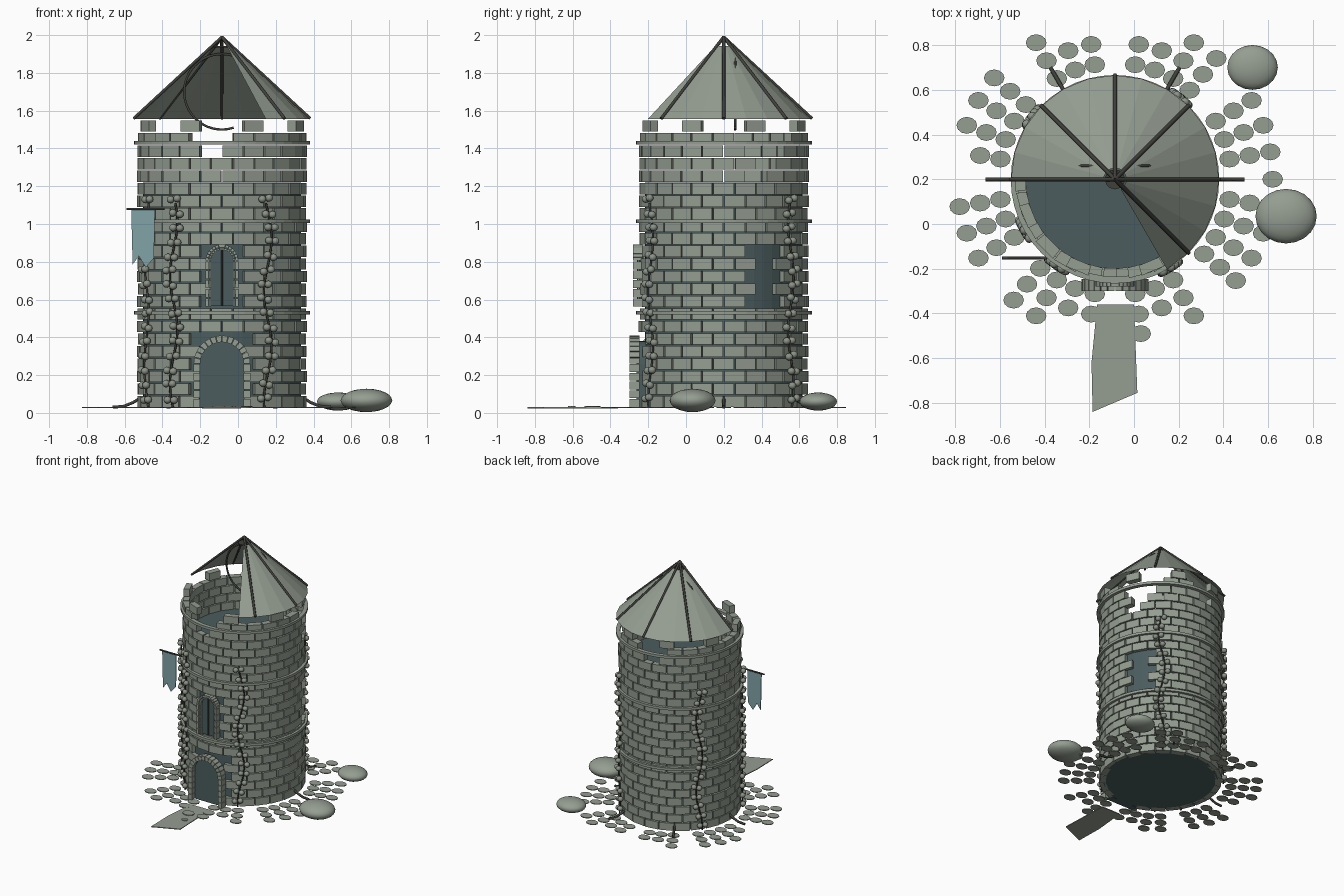
import bpy, bmesh, math, random
from math import sin, cos, pi, radians
from mathutils import Matrix, Vector

random.seed(4)
if "Cube" in bpy.data.objects:
    bpy.data.objects.remove(bpy.data.objects["Cube"])
CX, CY, BASE = -0.085, 0.2, 0.03
ROW, ROWS, PER_ROW = 0.0663, 23, 24


def material(name, r, g, b):
    m = bpy.data.materials.new(name)
    m.use_nodes = True
    m.diffuse_color = (r, g, b, 1)
    m.node_tree.nodes["Principled BSDF"].inputs["Base Color"].default_value = (r, g, b, 1)
    return m


STONE = material("grey green stone", 0.30, 0.34, 0.285)
DARK = material("dark teal interior", 0.07, 0.108, 0.112)
WOOD = material("dark wood", 0.05, 0.05, 0.044)
CLOTH = material("pale teal cloth", 0.22, 0.37, 0.385)
LEAF = material("dull green leaf", 0.26, 0.29, 0.24)


def polar(r, deg, z):
    return Vector((CX + r * cos(radians(deg)), CY + r * sin(radians(deg)), z))


def finish(name, bm, mat, smooth=False):
    bmesh.ops.recalc_face_normals(bm, faces=bm.faces)
    me = bpy.data.meshes.new(name)
    bm.to_mesh(me)
    bm.free()
    me.materials.append(mat)
    ob = bpy.data.objects.new(name, me)
    bpy.context.collection.objects.link(ob)
    if smooth:
        for p in me.polygons:
            p.use_smooth = True
    return ob


def prism(bm, bottom, offset):
    """Closed solid from an outline pushed along an offset."""
    a = [bm.verts.new(p) for p in bottom]
    b = [bm.verts.new(Vector(p) + Vector(offset)) for p in bottom]
    n = len(a)
    bm.faces.new(a[::-1])
    bm.faces.new(b)
    for i in range(n):
        j = (i + 1) % n
        bm.faces.new((a[i], a[j], b[j], b[i]))


def ball(bm, center, size, div=2):
    m = Matrix.Translation(center) @ Matrix.Diagonal((*size, 1))
    bmesh.ops.create_icosphere(bm, subdivisions=div, radius=1, matrix=m)


def tube(name, paths, r, mat):
    cu = bpy.data.curves.new(name, "CURVE")
    cu.dimensions = "3D"
    cu.bevel_depth = r
    cu.bevel_resolution = 1
    cu.use_fill_caps = True
    for pts in paths:
        sp = cu.splines.new("POLY")
        sp.points.add(len(pts) - 1)
        for q, p in zip(sp.points, pts):
            q.co = (*p, 1)
    cu.materials.append(mat)
    ob = bpy.data.objects.new(name, cu)
    bpy.context.collection.objects.link(ob)


# Bricks, with openings and broken top
def missing(row, a):
    front = abs(a - 270)
    if row < 6 and front < 20 or 8 <= row <= 12 and front < 12:
        return True
    if 8 <= row <= 12 and abs(a - 30) < 8:
        return True
    if 18 <= row <= 21 and abs(a - 28) < 7 + 4 * (row - 18):
        return True
    if row == 20:
        return abs(a - 262.5) < 1 or abs(a - 97.5) < 1
    if row == 21:
        return abs(a - 262.5) < 8 or abs(a - 97.5) < 8
    return row == 22 and int(a / 15) % 3 != 1


bm = bmesh.new()
step = 360 / PER_ROW
for row in range(ROWS):
    for k in range(PER_ROW):
        a = (k + 0.5 * (row % 2 == 0)) * step
        if missing(row, a):
            continue
        h, z = step / 2 - 0.5, BASE + row * ROW
        out = 0.448 + random.uniform(-0.003, 0.003)
        prism(bm, [polar(0.4, a - h, z), polar(out, a - h, z),
                   polar(out, a + h, z), polar(0.4, a + h, z)], (0, 0, ROW - 0.007))
finish("wall_bricks", bm, STONE)

# Dark inner core
bm = bmesh.new()
prism(bm, [polar(0.418, 7.5 * i, BASE) for i in range(48)], (0, 0, 1.19))
finish("inner_core", bm, DARK)

# String courses
for i, z in enumerate((0.52, 1.005, 1.42)):
    bm = bmesh.new()
    prof = [(0.435, z), (0.466, z), (0.466, z + 0.02), (0.435, z + 0.02)]
    rings = [[bm.verts.new(polar(r, 7.5 * k, h)) for r, h in prof] for k in range(48)]
    for k in range(48):
        for j in range(4):
            A, B = rings[k], rings[(k + 1) % 48]
            bm.faces.new((A[j], B[j], B[(j + 1) % 4], A[(j + 1) % 4]))
    finish("stone_band_%d" % i, bm, STONE)

# Roof panels over the surviving part
bm = bmesh.new()
for a in range(-60, 180, 15):
    bm.faces.new([bm.verts.new(p) for p in (polar(0.465, a, 1.555), polar(0.465, a + 15, 1.555),
                                            polar(0.05, a + 15, 1.943), polar(0.05, a, 1.943))])
bmesh.ops.remove_doubles(bm, verts=bm.verts, dist=0.0005)
finish("roof_panels", bm, STONE)
tube("roof_rafters", [[polar(0, 0, 1.99), polar(0.468, a, 1.558)]
                      for a in (-45, 0, 45, 90, 135, 180)], 0.009, WOOD)
bm = bmesh.new()
prism(bm, [polar(0.045, 30 * i, 1.935) for i in range(12)], (0, 0, 0.008))
finish("roof_cap", bm, WOOD)
tube("broken_hoop", [[(CX + 0.2 * cos(radians(t)), 0.26, 1.7 + 0.2 * sin(radians(t)))
                      for t in range(0, 289, 8)]], 0.007, WOOD)


# Arched openings
def arch(half, spring, base, y):
    right = [(half, base + (spring - base) * i / 5) for i in range(5)]
    curve = [(half * cos(pi * i / 14), spring + half * sin(pi * i / 14)) for i in range(15)]
    left = [(-x, z) for x, z in right[::-1]]
    return [Vector((CX + x, y, z)) for x, z in right + curve + left]


def arch_frame(name, inner, outer, spring, base, y, depth):
    bm = bmesh.new()
    I, O = arch(inner, spring, base, y), arch(outer, spring, base, y)
    for i in range(len(I) - 1):
        t = 0.05
        prism(bm, [I[i].lerp(I[i + 1], t), O[i].lerp(O[i + 1], t),
                   O[i + 1].lerp(O[i], t), I[i + 1].lerp(I[i], t)], (0, depth, 0))
    finish(name, bm, STONE)


def arch_panel(name, half, spring, base, y, depth):
    bm = bmesh.new()
    prism(bm, arch(half, spring, base, y), (0, depth, 0))
    finish(name, bm, DARK)


arch_panel("door_panel", 0.12, 0.26, BASE, -0.262, 0.05)
arch_frame("door_frame", 0.115, 0.15, 0.26, BASE, -0.3, 0.055)
arch_panel("window_pane", 0.066, 0.805, 0.565, -0.25, 0.03)
arch_frame("window_outer_frame", 0.072, 0.087, 0.805, 0.56, -0.28, 0.05)
arch_frame("window_inner_frame", 0.058, 0.069, 0.805, 0.56, -0.27, 0.04)
tube("window_bar", [[(CX, -0.256, 0.565), (CX, -0.256, 0.865)]], 0.005, WOOD)

# Climbing vines with leaf pairs
stems, bm = [], bmesh.new()
for n, a in enumerate((51, 143, 209, 236, 302)):
    def along(z, side=0, r=0.458):
        return polar(r, a + 3 * sin(11 * z + n) + side, z)
    stems.append([along(0.03 + 0.04 * i) for i in range(28)])
    for i in range(15):
        z = 0.075 + 0.0755 * i
        for side in (-2.6, 2.6):
            ball(bm, along(z + random.uniform(-0.008, 0.008), side, 0.465), (0.021, 0.021, 0.02))
tube("vine_stems", stems, 0.006, WOOD)
finish("vine_leaves", bm, LEAF, True)

# Roots at the foot
tube("roots", [[polar(0.43, a, 0.08), polar(0.47, a, 0.055), polar(0.52, a, 0.035),
                polar(0.578, a, 0.03)] for a in (0, 60, 120, 180)], 0.009, WOOD)

# Paving stones in three rings
bm = bmesh.new()


def paver(p, r):
    prism(bm, [p + Vector((r * cos(pi * i / 6), 0.82 * r * sin(pi * i / 6), -0.004))
               for i in range(12)], (0, 0, 0.006))


for a in range(0, 360, 10):
    if a % 90 in (0, 40):
        continue
    for r in (0.52, 0.612, 0.705):
        if r > 0.7 and (abs(sin(radians(a))) > 0.93 or a == 170):
            continue
        paver(polar(r, a, BASE), 0.046)
paver(polar(0.705, 0, BASE), 0.046)
for x, y, r in ((-0.09, -0.5, 0.046), (0.03, -0.49, 0.046), (-0.05, -0.605, 0.024)):
    paver(Vector((x, y, BASE + 0.004)), r)
finish("paving_stones", bm, STONE)

# Path slab
bm = bmesh.new()
prism(bm, [(-0.165, -0.36, 0.024), (-0.19, -0.62, 0.024), (-0.185, -0.84, 0.024),
           (0.015, -0.755, 0.024), (0.0, -0.36, 0.024)], (0, 0, 0.006))
finish("path_slab", bm, STONE)

# Boulders
for name, c, s in (("large_boulder", (0.68, 0.035, 0.066), (0.137, 0.122, 0.062)),
                   ("small_boulder", (0.53, 0.70, 0.06), (0.113, 0.1, 0.048))):
    bm = bmesh.new()
    ball(bm, c, s, 3)
    finish(name, bm, STONE, True)

# Banner on its pole
tube("banner_pole", [[(-0.59, -0.152, 1.08), (-0.39, -0.152, 1.08)]], 0.006, WOOD)
bm = bmesh.new()
prism(bm, [(-0.565, -0.156, 1.075), (-0.558, -0.156, 0.785), (-0.525, -0.156, 0.83),
           (-0.488, -0.156, 0.77), (-0.445, -0.156, 0.82), (-0.44, -0.156, 1.075)], (0, 0.006, 0))
finish("banner_cloth", bm, CLOTH)
